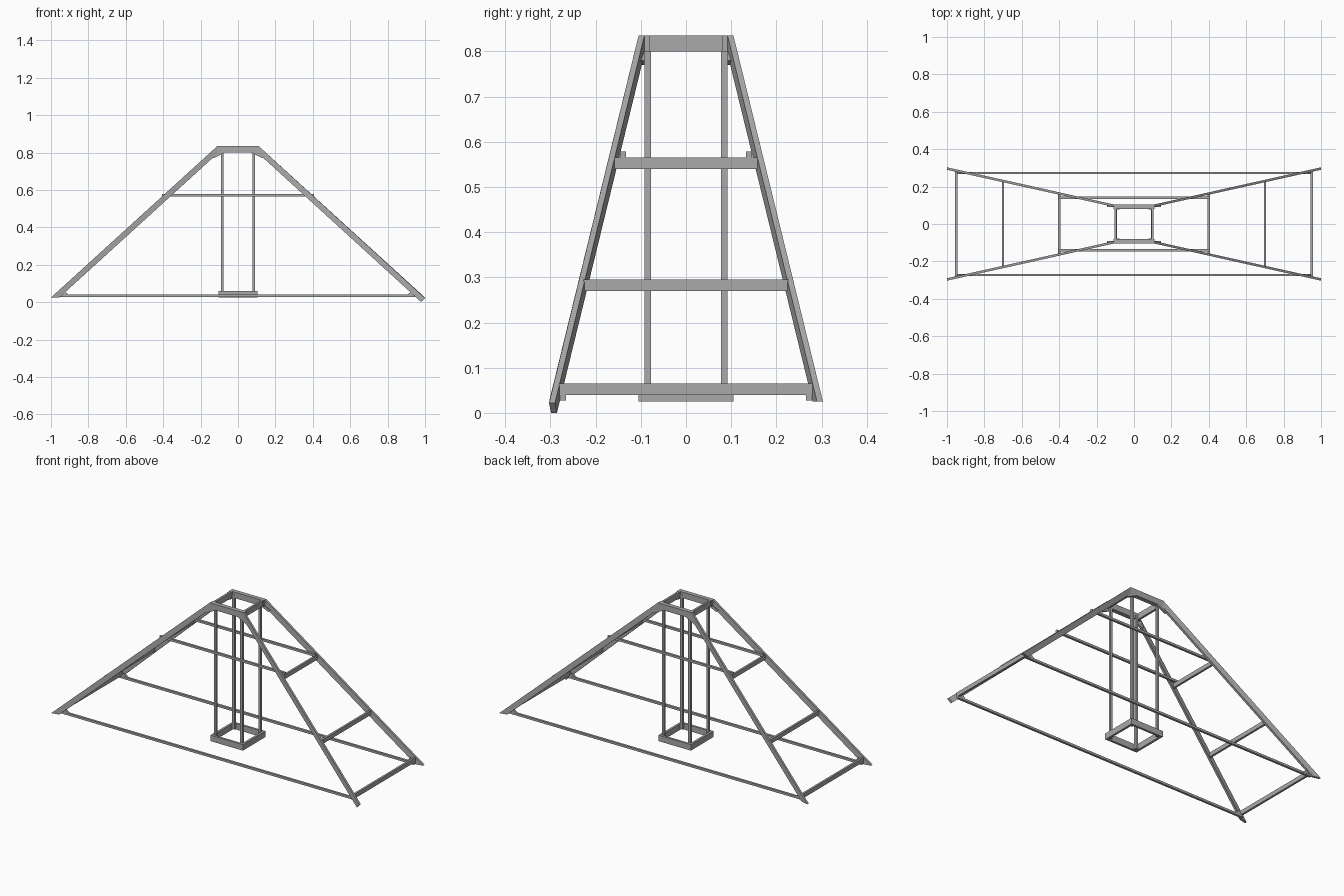
import bpy, bmesh

cube = bpy.data.objects.get("Cube")
if cube:
    bpy.data.objects.remove(cube, do_unlink=True)

steel = bpy.data.materials.new("grey steel")
steel.use_nodes = True
GREY = (0.4, 0.4, 0.4, 1)
steel.diffuse_color = GREY
steel.node_tree.nodes["Principled BSDF"].inputs["Base Color"].default_value = GREY


def finish(name, bm):
    bmesh.ops.recalc_face_normals(bm, faces=bm.faces[:])
    mesh = bpy.data.meshes.new(name)
    bm.to_mesh(mesh)
    bm.free()
    mesh.materials.append(steel)
    obj = bpy.data.objects.new(name, mesh)
    bpy.context.collection.objects.link(obj)


def box(name, x, y, z):
    """Bar given by its (low, high) extent on each axis."""
    bm = bmesh.new()
    bmesh.ops.create_cube(bm, size=1)
    for v in bm.verts:
        v.co = [lim[int(c > 0)] for lim, c in zip((x, y, z), v.co)]
    finish(name, bm)


def plate(name, profile, outer_y, sx, sy, thick=0.013):
    """Upright plate from an x-z profile, its outer face following outer_y(x)."""
    bm = bmesh.new()
    rings = [[bm.verts.new((sx * x, sy * (outer_y(x) - t), z)) for x, z in profile]
             for t in (0, thick)]
    bm.faces.new(rings[0])
    bm.faces.new(rings[1])
    n = len(profile)
    for i in range(n):
        j = (i + 1) % n
        bm.faces.new((rings[0][i], rings[0][j], rings[1][j], rings[1][i]))
    finish(name, bm)


def span(s, a, b):
    return tuple(sorted((s * a, s * b)))


def leg_y(x):
    return 0.105 + (x - 0.11) * 0.2225


SIDES = {1: "left", -1: "right"}
ENDS = {1: "back", -1: "front"}
LEG_TOP = [(0.11, 0.794), (0.11, 0.835)]
FLAT_FOOT = [(1.0, 0.025), (0.955, 0.025)]
SQUARE_FOOT = [(1.0, 0.022), (0.98, 0.0)]

for sx, side in SIDES.items():
    # Sloping legs, one with a square-cut foot, and corner gussets
    for sy, end in ENDS.items():
        tag = f"{end}_{side}"
        foot = SQUARE_FOOT if (sx, sy) == (1, -1) else FLAT_FOOT
        plate(f"leg_{tag}", LEG_TOP + foot, leg_y, sx, sy)
        plate(f"top_gusset_{tag}", [(0.065, 0.802), (0.11, 0.802), (0.145, 0.78), (0.13, 0.77)],
              lambda x: 0.105, sx, sy)
        plate(f"foot_gusset_{tag}", [(0.9, 0.035), (0.93, 0.06), (0.955, 0.035)],
              lambda x: 0.28, sx, sy)
        # Hanging posts
        box(f"post_{tag}", span(sx, 0.078, 0.092), span(sy, 0.078, 0.092), (0.03, 0.82))

    # Cross bars between front and back legs
    for name, x, half, z in (("upper", 0.4, 0.16, 0.54), ("middle", 0.7, 0.227, 0.27),
                             ("lower", 0.95, 0.281, 0.04)):
        box(f"{name}_cross_bar_{side}", span(sx, x - 0.006, x + 0.006), (-half, half), (z, z + 0.025))
    box(f"top_side_beam_{side}", span(sx, 0.093, 0.105), (-0.093, 0.093), (0.8, 0.835))
    box(f"platform_side_{side}", span(sx, 0.092, 0.105), (-0.092, 0.092), (0.025, 0.06))

# Long bars, top beams and platform edges running side to side
for sy, end in ENDS.items():
    box(f"top_beam_{end}", (-0.11, 0.11), span(sy, 0.08, 0.105), (0.8, 0.835))
    box(f"platform_edge_{end}", (-0.105, 0.105), span(sy, 0.092, 0.105), (0.025, 0.06))
    box(f"upper_long_bar_{end}", (-0.406, 0.406), span(sy, 0.133, 0.146), (0.565, 0.578))
    box(f"lower_long_bar_{end}", (-0.955, 0.955), span(sy, 0.266, 0.279), (0.027, 0.04))
